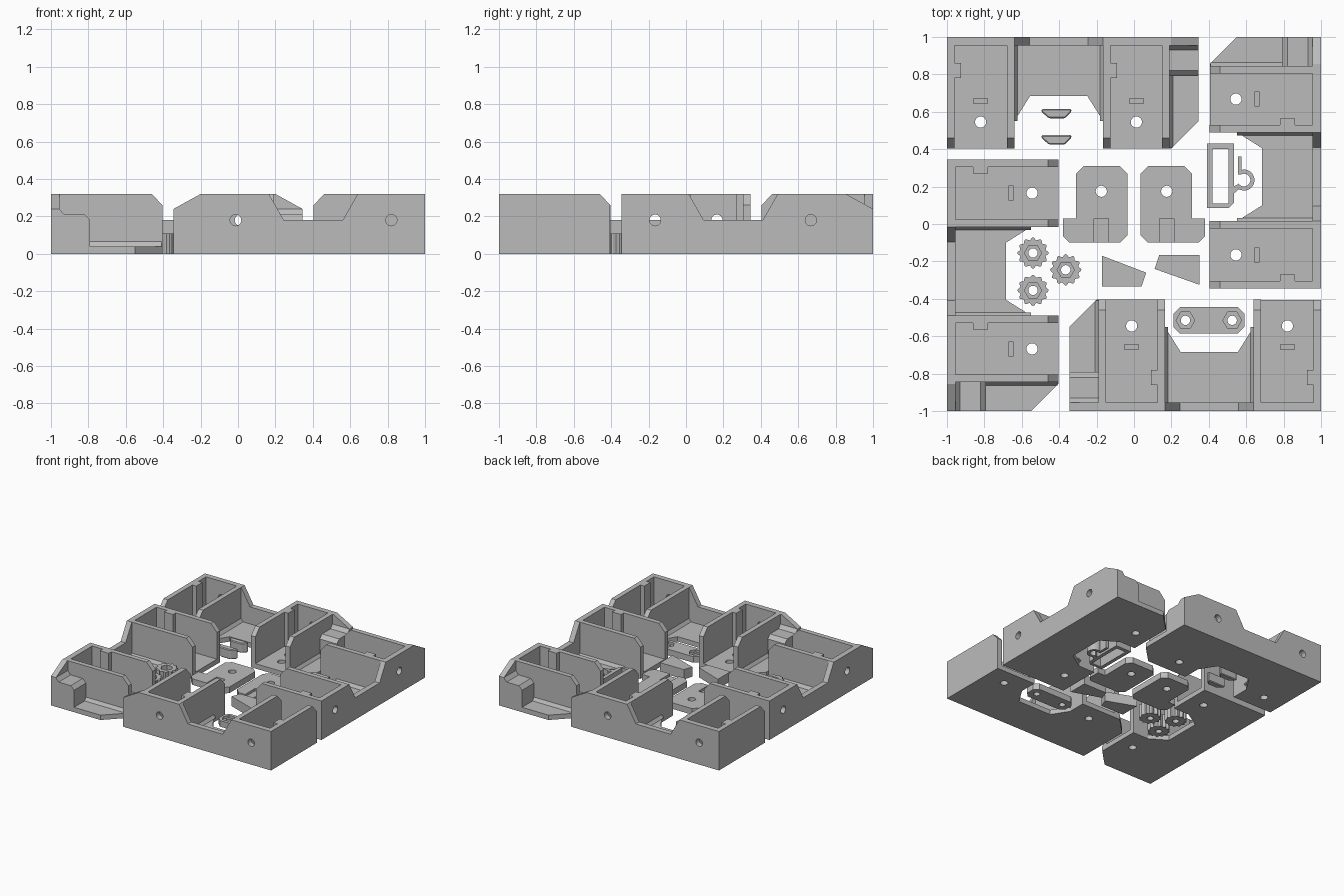
import bpy, bmesh
from math import cos, sin, pi, radians
from mathutils import Matrix

if "Cube" in bpy.data.objects:
    bpy.data.objects.remove(bpy.data.objects["Cube"], do_unlink=True)

grey = bpy.data.materials.new("plain grey")
grey.use_nodes = True
grey.diffuse_color = (0.5, 0.5, 0.5, 1)
grey.node_tree.nodes["Principled BSDF"].inputs["Base Color"].default_value = (0.5, 0.5, 0.5, 1)

H, FLOOR, WALL = 0.32, 0.04, 0.045


def prism(name, pts, lo, hi, axis="z"):
    """Extrude a flat outline along an axis and return the object."""
    place = {"x": lambda a, b, t: (t, a, b),
             "y": lambda a, b, t: (a, t, b),
             "z": lambda a, b, t: (a, b, t)}[axis]
    bm = bmesh.new()
    low = [bm.verts.new(place(a, b, lo)) for a, b in pts]
    top = [bm.verts.new(place(a, b, hi)) for a, b in pts]
    bm.faces.new(low)
    bm.faces.new(top)
    for i in range(len(pts)):
        j = (i + 1) % len(pts)
        bm.faces.new((low[i], low[j], top[j], top[i]))
    bmesh.ops.recalc_face_normals(bm, faces=bm.faces)
    mesh = bpy.data.meshes.new(name)
    bm.to_mesh(mesh)
    bm.free()
    mesh.materials.append(grey)
    ob = bpy.data.objects.new(name, mesh)
    bpy.context.collection.objects.link(ob)
    return ob


def rect(x0, x1, y0, y1):
    return [(x0, y0), (x1, y0), (x1, y1), (x0, y1)]


def ngon(x, y, r, n=24):
    return [(x + r * cos(2 * pi * i / n), y + r * sin(2 * pi * i / n)) for i in range(n)]


def cut(ob, *cutters):
    """Subtract the cutters, bake the result and remove them."""
    for c in cutters:
        m = ob.modifiers.new("cut", "BOOLEAN")
        m.operation, m.solver, m.object = "DIFFERENCE", "EXACT", c
    bpy.context.view_layer.update()
    baked = bpy.data.meshes.new_from_object(ob.evaluated_get(bpy.context.evaluated_depsgraph_get()))
    ob.modifiers.clear()
    ob.data = baked
    for c in cutters:
        bpy.data.objects.remove(c, do_unlink=True)
    return ob


def copy(ob, name, mat):
    mesh = ob.data.copy()
    mesh.transform(mat)
    if mat.determinant() < 0:
        mesh.flip_normals()
    new = bpy.data.objects.new(name, mesh)
    bpy.context.collection.objects.link(new)
    return new


# --- one tray: two open bays, a low middle section and an end wing ---
BAYS = ((-1, -0.64), (-0.165, 0.19))
centres = [(a + b) / 2 for a, b in BAYS]
tray = []

floor = prism("tray_floor", [
    (-1, 0.405), (-0.64, 0.405), (-0.64, 0.55), (-0.555, 0.685), (-0.25, 0.685),
    (-0.165, 0.55), (-0.165, 0.405), (0.2, 0.405), (0.345, 0.55), (0.345, 1), (-1, 1)], 0, FLOOR)
tray.append(cut(floor, *[prism("hole", ngon(c, 0.545, 0.03), -0.1, 0.1) for c in centres]))

outer = prism("tray_outer_wall", [
    (-1, 0), (0.345, 0), (0.345, 0.24), (0.2, H), (-0.165, H), (-0.245, 0.18),
    (-0.56, 0.18), (-0.64, H), (-1, H)], 1 - WALL, 1, "y")
tray.append(cut(outer, *[prism("hole", ngon(c, 0.18, 0.03), 0.9, 1.1, "y") for c in centres]))

side = [(0.405, 0), (1, 0), (1, H), (0.46, H), (0.405, 0.26)]
for (a, b), c in zip(BAYS, centres):
    for x in (a, b - 0.04):
        tray.append(prism("tray_side_wall", side, x, x + 0.04, "x"))
    tray.append(prism("tray_rib", rect(a + 0.03, a + 0.075, 0.78, 0.86), 0, H))
    tray.append(prism("tray_floor_tab", rect(c - 0.04, c + 0.04, 0.645, 0.672), 0.02, 0.055))

# small fillets where the side walls meet the open floors
for x, d, y0, y1 in ((-0.64, 1, 0.55, 0.96), (-0.165, -1, 0.55, 0.96), (0.19, 1, 0.41, 0.8)):
    tray.append(prism("tray_fillet", [(x, 0.03), (x + 0.018 * d, FLOOR), (x, 0.065)], y0, y1, "y"))

tray.append(prism("tray_wing_block", [
    (0.96, 0), (0.96, 0.24), (0.955, 0.24), (0.93, 0.21), (0.82, 0.21), (0.79, 0.18), (0.79, 0)],
    0.18, 0.345, "x"))

# --- the other three trays: turned and mirrored ---
turn = Matrix.Rotation(pi, 4, "Z")
flip = Matrix(((0, -1, 0, 0), (-1, 0, 0, -0.655), (0, 0, 1, 0), (0, 0, 0, 1)))
for ob in tray:
    base = ob.name.split(".")[0]
    for place, mat in (("front", turn), ("right", flip), ("left", turn @ flip)):
        copy(ob, place + "_" + base, mat)
    ob.name = "back_" + base

# --- knobs with a scalloped rim, nut pocket and through hole ---
for x, y in ((-0.54, -0.155), (-0.54, -0.355), (-0.365, -0.245)):
    rim = []
    for i in range(72):
        t = 2 * pi * i / 72
        r = 0.077 + 0.007 * cos(12 * t)
        rim.append((x + r * cos(t), y + r * sin(t)))
    cut(prism("knob", rim, 0, 0.11),
        prism("pocket", ngon(x, y, 0.046, 6), 0.06, 0.2),
        prism("hole", ngon(x, y, 0.025), -0.1, 0.2))

# --- pair of mounting plates with a side tab and a channel ---
plate = cut(
    prism("right_mounting_plate", [
        (-0.345, -0.1), (-0.075, -0.1), (-0.035, -0.06), (-0.035, 0.27), (-0.075, 0.31),
        (-0.27, 0.31), (-0.31, 0.27), (-0.31, 0.03), (-0.38, 0.03), (-0.38, -0.065)], 0, 0.05),
    prism("channel", rect(-0.215, -0.135, -0.2, 0.03), 0.03, 0.1),
    prism("hole", ngon(-0.175, 0.175, 0.03), -0.1, 0.1))
copy(plate, "left_mounting_plate", Matrix.Diagonal((-1, 1, 1, 1)))

# --- wedges ---
prism("right_wedge", [(-0.17, -0.17), (-0.17, -0.335), (0.04, -0.335), (0.065, -0.26)], 0, 0.08)
prism("left_wedge", [(0.11, -0.24), (0.135, -0.165), (0.35, -0.165), (0.35, -0.325)], 0, 0.08)

# --- connecting bar with two nut pockets ---
bar_cutters = []
for x in (0.275, 0.525):
    bar_cutters += [prism("pocket", ngon(x, -0.515, 0.05, 6), 0.03, 0.1),
                    prism("hole", ngon(x, -0.515, 0.025), -0.1, 0.1)]
cut(prism("connecting_bar", [
    (0.21, -0.55), (0.245, -0.585), (0.555, -0.585), (0.59, -0.55),
    (0.59, -0.48), (0.555, -0.445), (0.245, -0.445), (0.21, -0.48)], 0, 0.05), *bar_cutters)

# --- window frame with a spring hook ---
cut(prism("window_frame", [
    (0.39, 0.085), (0.505, 0.085), (0.535, 0.115), (0.535, 0.43), (0.39, 0.43)], 0, 0.1),
    prism("window", rect(0.42, 0.505, 0.11, 0.4), -0.1, 0.2))
arc = [radians(125 - 270 * i / 24) for i in range(25)]
ring = [(0.588 + 0.056 * cos(t), 0.235 + 0.056 * sin(t)) for t in arc]
ring += [(0.588 + 0.034 * cos(t), 0.235 + 0.034 * sin(t)) for t in reversed(arc)]
prism("hook_ring", ring, 0, 0.1)
prism("hook_stem", rect(0.555, 0.575, 0.265, 0.36), 0, 0.1)
prism("hook_foot", [(0.53, 0.16), (0.56, 0.185), (0.56, 0.215), (0.53, 0.2)], 0, 0.1)

# --- two small clips with a bevelled top ---
for y in (0.565, 0.425):
    clip = prism("clip", [(-0.495, y + 0.05), (-0.495, y + 0.035), (-0.455, y),
                          (-0.37, y), (-0.335, y + 0.035), (-0.335, y + 0.05)], 0, 0.08)
    bev = clip.modifiers.new("bevel", "BEVEL")
    bev.width, bev.segments = 0.006, 1
